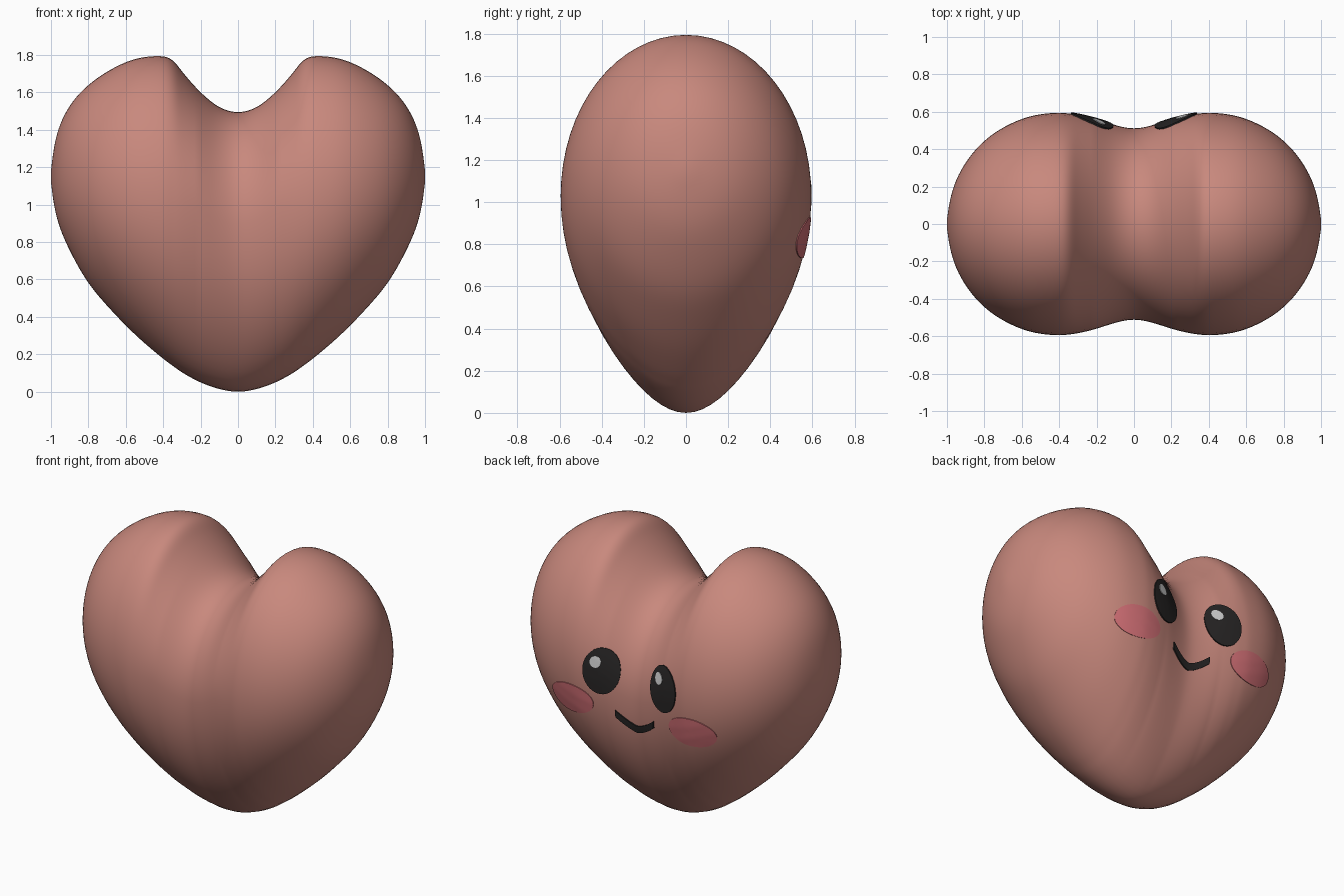
import bpy, bmesh, math
from mathutils import Vector
from mathutils.bvhtree import BVHTree

if "Cube" in bpy.data.objects:
    bpy.data.objects.remove(bpy.data.objects["Cube"])


def material(name, rgb):
    m = bpy.data.materials.new(name)
    m.diffuse_color = (*rgb, 1)
    m.use_nodes = True
    m.node_tree.nodes["Principled BSDF"].inputs["Base Color"].default_value = m.diffuse_color
    return m


def add_object(name, bm, mat):
    mesh = bpy.data.meshes.new(name)
    bm.to_mesh(mesh)
    obj = bpy.data.objects.new(name, mesh)
    bpy.context.collection.objects.link(obj)
    mesh.materials.append(mat)
    mesh.shade_smooth()
    return obj


def spline(a, b, c, d, t):
    return (2 * b + (c - a) * t + (2 * a - 5 * b + 4 * c - d) * t * t
            + (3 * b - a - 3 * c + d) * t ** 3) / 2


# Heart stations from the middle outwards: x, bottom, top, half depth
rows = [Vector(r) for r in (
    (0, 0, 1.493, .51), (.1, .015, 1.52, .528), (.2, .05, 1.60, .560),
    (.29, .098, 1.70, .582), (.35, .14, 1.774, .591), (.42, .193, 1.795, .595),
    (.55, .305, 1.78, .578), (.68, .438, 1.723, .527), (.8, .58, 1.64, .446),
    (.9, .755, 1.53, .33), (.97, .93, 1.375, .186), (1, 1.15, 1.15, 0))]
first, last = rows[1].copy(), rows[-2].copy()
first.x = -first.x
last.y, last.z, last.w = last.z, last.y, -last.w
ctrl = [first] + rows + [last]
STEPS, SEG = 6, 64
half = [spline(*ctrl[i:i + 4], s / STEPS)
        for i in range(len(rows) - 1) for s in range(STEPS)]
mirrored = [Vector((-h.x, h.y, h.z, h.w)) for h in half[1:]]
stations = mirrored[::-1] + half
# Even out the curvature between stations
for _ in range(5):
    inner = [(a + 2 * b + c) / 4
             for a, b, c in zip(stations, stations[1:], stations[2:])]
    stations = [stations[0]] + inner + [stations[-1]]
low = min(s.y for s in stations)

# Heart body: egg-shaped sections lofted along x, pinched towards the bottom
bm = bmesh.new()
rings = []
for x, bot, top, depth in stations:
    bot -= low * (1 - abs(x))
    zc = .95 + .2 * abs(x)
    zc = min(max(zc, bot + .4 * (top - bot)), top - .4 * (top - bot))
    ring = []
    for k in range(SEG):
        a = 2 * math.pi * k / SEG
        c, s = math.cos(a), math.sin(a)
        pinch = .23 * (1 - abs(x)) * max(0, -s) ** 2.5
        z = zc + s * ((top - zc) if s > 0 else (zc - bot))
        ring.append(bm.verts.new((x, depth * c * (1 - pinch), z)))
    rings.append(ring)
for r0, r1 in zip(rings, rings[1:]):
    for k in range(SEG):
        n = (k + 1) % SEG
        bm.faces.new((r0[k], r0[n], r1[n], r1[k]))
for ring, x in ((rings[0], -1), (rings[-1], 1)):
    tip = bm.verts.new((x, 0, 1.15))
    for k in range(SEG):
        bm.faces.new((ring[k], ring[(k + 1) % SEG], tip))
bmesh.ops.recalc_face_normals(bm, faces=bm.faces)
add_object("heart_body", bm, material("salmon", (.58, .248, .205)))
body = BVHTree.FromBMesh(bm)


def patch(name, shape, mat, nu, nv, lift):
    """Thin sheet laid on the +y side; shape maps (u, v) in 0..1 to (x, z)."""
    bm = bmesh.new()
    grid = []
    for i in range(nu + 1):
        line = []
        for j in range(nv + 1):
            x, z = shape(i / nu, j / nv)
            hit, normal = body.ray_cast(Vector((x, 3, z)), Vector((0, -1, 0)))[:2]
            line.append(bm.verts.new(hit + normal * lift))
        grid.append(line)
    for a, b in zip(grid, grid[1:]):
        for j in range(nv):
            bm.faces.new((a[j], a[j + 1], b[j + 1], b[j]))
    bmesh.ops.remove_doubles(bm, verts=bm.verts, dist=1e-3)
    bm.normal_update()
    if sum(f.normal.y for f in bm.faces) < 0:
        bmesh.ops.reverse_faces(bm, faces=bm.faces)
    obj = add_object(name, bm, mat)
    mod = obj.modifiers.new("thickness", "SOLIDIFY")
    mod.thickness, mod.offset = .008, -1
    # Keep the rim crisp
    bpy.context.view_layer.objects.active = obj
    obj.select_set(True)
    bpy.ops.object.modifier_apply(modifier=mod.name)
    bpy.ops.object.shade_smooth_by_angle(angle=math.radians(40))
    obj.select_set(False)


def disc(cx, cz, rx, rz):
    return lambda u, v: (cx + rx * v * math.cos(2 * math.pi * u),
                         cz + rz * v * math.sin(2 * math.pi * u))


def smile(u, v):
    x = .28 * (u - .5)
    return x, .712 + .08 * abs(x / .14) ** 1.5 + .046 * (v - .5)


# Face on the back (+y) side
black = material("black", (.02, .018, .018))
pink = material("pink", (.66, .165, .185))
white = material("white", (.85, .85, .85))
for side, s in (("left", -1), ("right", 1)):
    patch(side + "_eye", disc(s * .225, 1.055, .113, .145), black, 40, 6, .008)
    patch(side + "_eye_glint", disc(s * .225 + .035, 1.112, .034, .036), white, 24, 3, .011)
    patch(side + "_cheek", disc(s * .435, .832, .16, .097), pink, 40, 6, .005)
patch("mouth", smile, black, 24, 3, .008)
